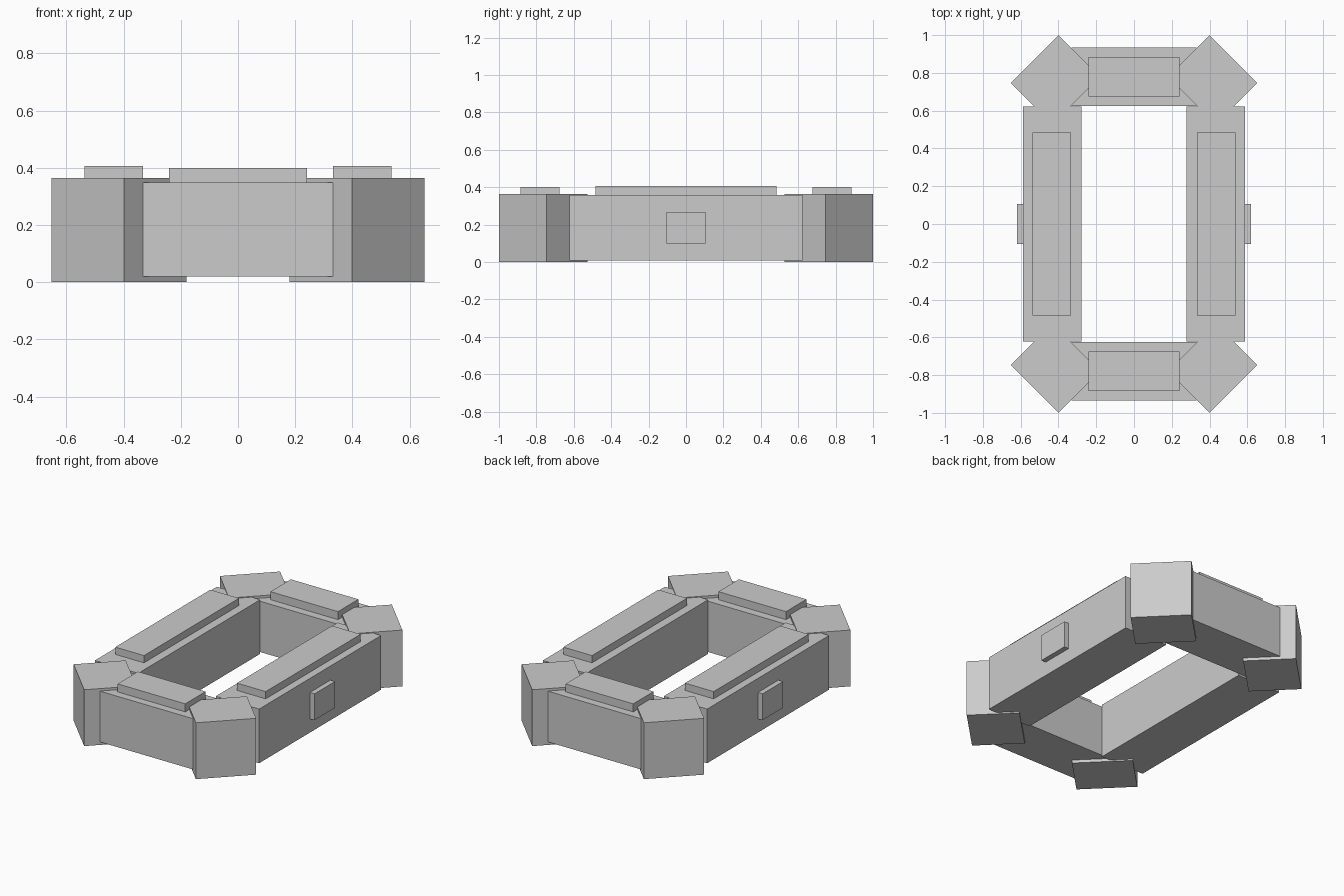
import bpy
from math import radians
from mathutils import Matrix, Vector

cube = bpy.data.objects.get("Cube")
if cube:
    bpy.data.objects.remove(cube, do_unlink=True)

GREY = (0.6, 0.6, 0.6, 1)
grey = bpy.data.materials.new("plain_grey")
grey.diffuse_color = GREY
grey.use_nodes = True
grey.node_tree.nodes["Principled BSDF"].inputs["Base Color"].default_value = GREY


def block(name, center, size, z_range, turn=0):
    """Box centred at (x, y), spanning z_range, turned about z in degrees."""
    low, high = z_range
    bpy.ops.mesh.primitive_cube_add(size=1)
    ob = bpy.context.object
    ob.name = ob.data.name = name
    ob.data.transform(Matrix.Diagonal((size[0], size[1], high - low, 1)))
    ob.location = Vector((center[0], center[1], (low + high) / 2))
    ob.rotation_euler.z = radians(turn)
    ob.data.materials.append(grey)


# Long side beams with raised top panels and outer plates
for side, s in (("left", 1), ("right", -1)):
    block(side + "_beam", (s * 0.432, 0), (0.31, 1.245), (0.009, 0.359))
    block(side + "_top_panel", (s * 0.435, 0), (0.205, 0.97), (0.34, 0.406))
    block(side + "_outer_plate", (s * 0.595, 0), (0.05, 0.21), (0.098, 0.268))

# Short end beams with raised top panels
for end, e in (("front", -1), ("back", 1)):
    block(end + "_beam", (0, e * 0.779), (0.664, 0.311), (0.02, 0.348))
    block(end + "_top_panel", (0, e * 0.78), (0.483, 0.208), (0.33, 0.4))

# Diagonal corner blocks
for end, e in (("front", -1), ("back", 1)):
    for side, s in (("left", 1), ("right", -1)):
        block(end + "_" + side + "_corner", (s * 0.416, e * 0.7635),
              (0.31, 0.358), (0, 0.364), 45 * s * e)
